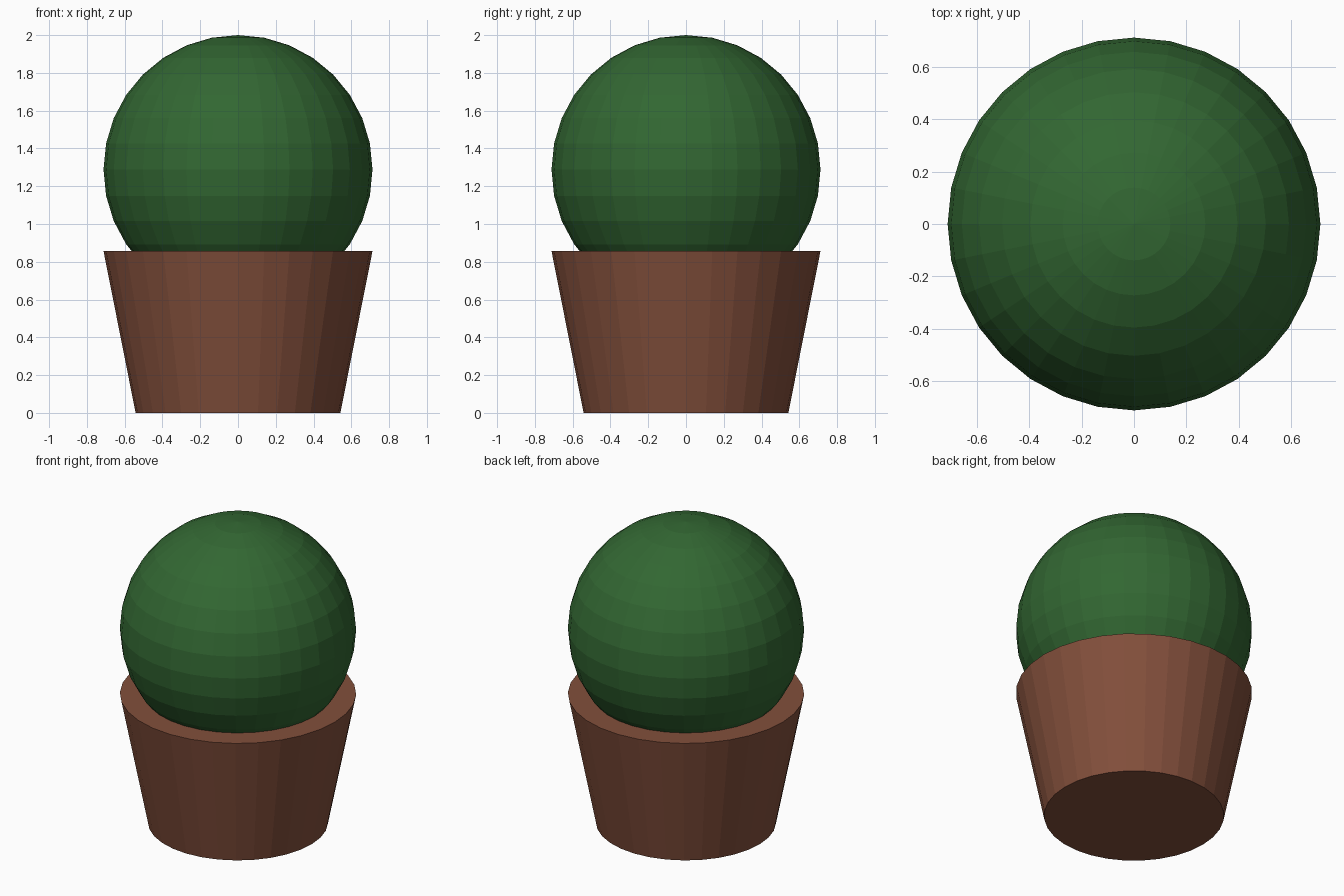
import bpy

if "Cube" in bpy.data.objects:
    bpy.data.objects.remove(bpy.data.objects["Cube"])


def material(name, rgb):
    m = bpy.data.materials.new(name)
    m.diffuse_color = (*rgb, 1.0)
    m.use_nodes = True
    m.node_tree.nodes["Principled BSDF"].inputs["Base Color"].default_value = m.diffuse_color
    return m


terracotta = material("terracotta_brown", (0.225, 0.078, 0.044))
leaf_green = material("leaf_green", (0.032, 0.135, 0.032))

SEGMENTS = 32
RADIUS = 0.712
POT_HEIGHT = 0.857

# Tapered pot, closed at the top and bottom
bpy.ops.mesh.primitive_cone_add(
    vertices=SEGMENTS, radius1=0.542, radius2=RADIUS,
    depth=POT_HEIGHT, location=(0, 0, POT_HEIGHT / 2))
pot = bpy.context.object
pot.name = "pot"
pot.data.materials.append(terracotta)

# Round faceted bush sunk into the pot
bpy.ops.mesh.primitive_uv_sphere_add(
    segments=SEGMENTS, ring_count=16, radius=RADIUS,
    location=(0, 0, 2.0 - RADIUS))
bush = bpy.context.object
bush.name = "bush"
bush.data.materials.append(leaf_green)

# Flat facets throughout
for part in (pot, bush):
    part.data.shade_flat()
